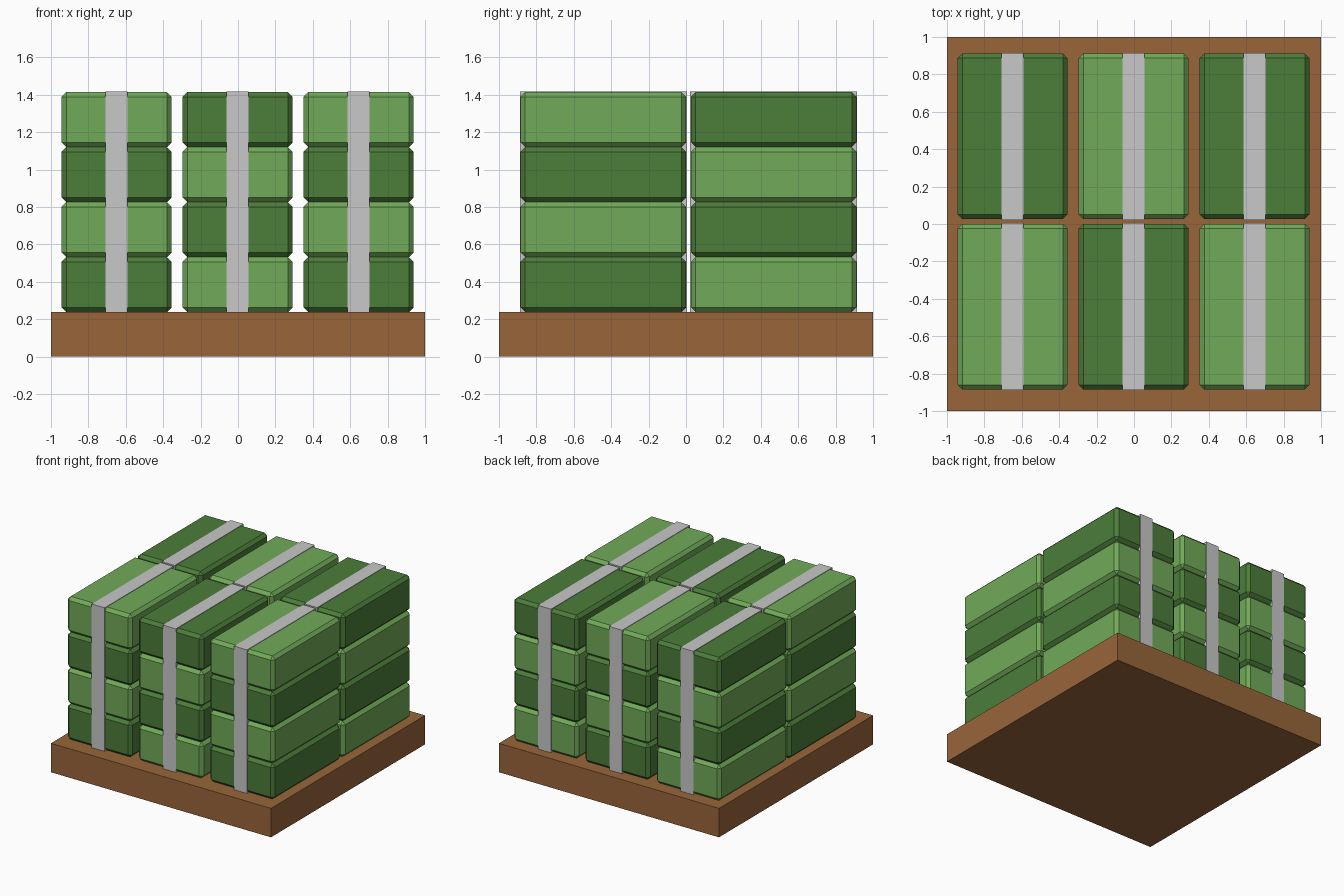
import bpy

default_cube = bpy.data.objects.get("Cube")
if default_cube:
    bpy.data.objects.remove(default_cube, do_unlink=True)


def make_material(name, color):
    mat = bpy.data.materials.new(name)
    mat.use_nodes = True
    mat.diffuse_color = (*color, 1)
    mat.node_tree.nodes["Principled BSDF"].inputs["Base Color"].default_value = (*color, 1)
    return mat


light_green = make_material("light green", (0.165, 0.402, 0.098))
dark_green = make_material("dark green", (0.072, 0.205, 0.042))
brown = make_material("brown", (0.314, 0.130, 0.042))
grey = make_material("strap grey", (0.578, 0.578, 0.578))


def make_box(name, center, size, mat, bevel=0):
    bpy.ops.mesh.primitive_cube_add(size=1, location=center)
    obj = bpy.context.object
    obj.name = name
    obj.scale = size
    bpy.ops.object.transform_apply(location=False, rotation=False, scale=True)
    obj.data.materials.append(mat)
    if bevel:
        mod = obj.modifiers.new("chamfer", "BEVEL")
        mod.width = bevel
        mod.segments = 1
    return obj


BASE_H = 0.238
BLOCK = (0.588, 0.885, 0.294)
LAYERS = 4
STRAP_W = 0.117
STRAP_LIFT = 0.004

# Wooden base
make_box("base", (0, 0, BASE_H / 2), (2, 2, BASE_H), brown)

# Stacks of chamfered blocks in alternating greens, each with a strap
stack_h = LAYERS * BLOCK[2]
for row, y in enumerate((-0.442, 0.469)):
    for col in range(3):
        x = (col - 1) * 0.647 - 0.002
        for layer in range(LAYERS):
            mat = (dark_green, light_green)[(row + col + layer) % 2]
            z = BASE_H + (layer + 0.5) * BLOCK[2]
            make_box(f"block_{row}_{col}_{layer}", (x, y, z), BLOCK, mat, 0.025)
        strap_h = stack_h + STRAP_LIFT
        make_box(f"strap_{row}_{col}", (x, y, BASE_H + strap_h / 2),
                 (STRAP_W, BLOCK[1] + 2 * STRAP_LIFT, strap_h), grey)
